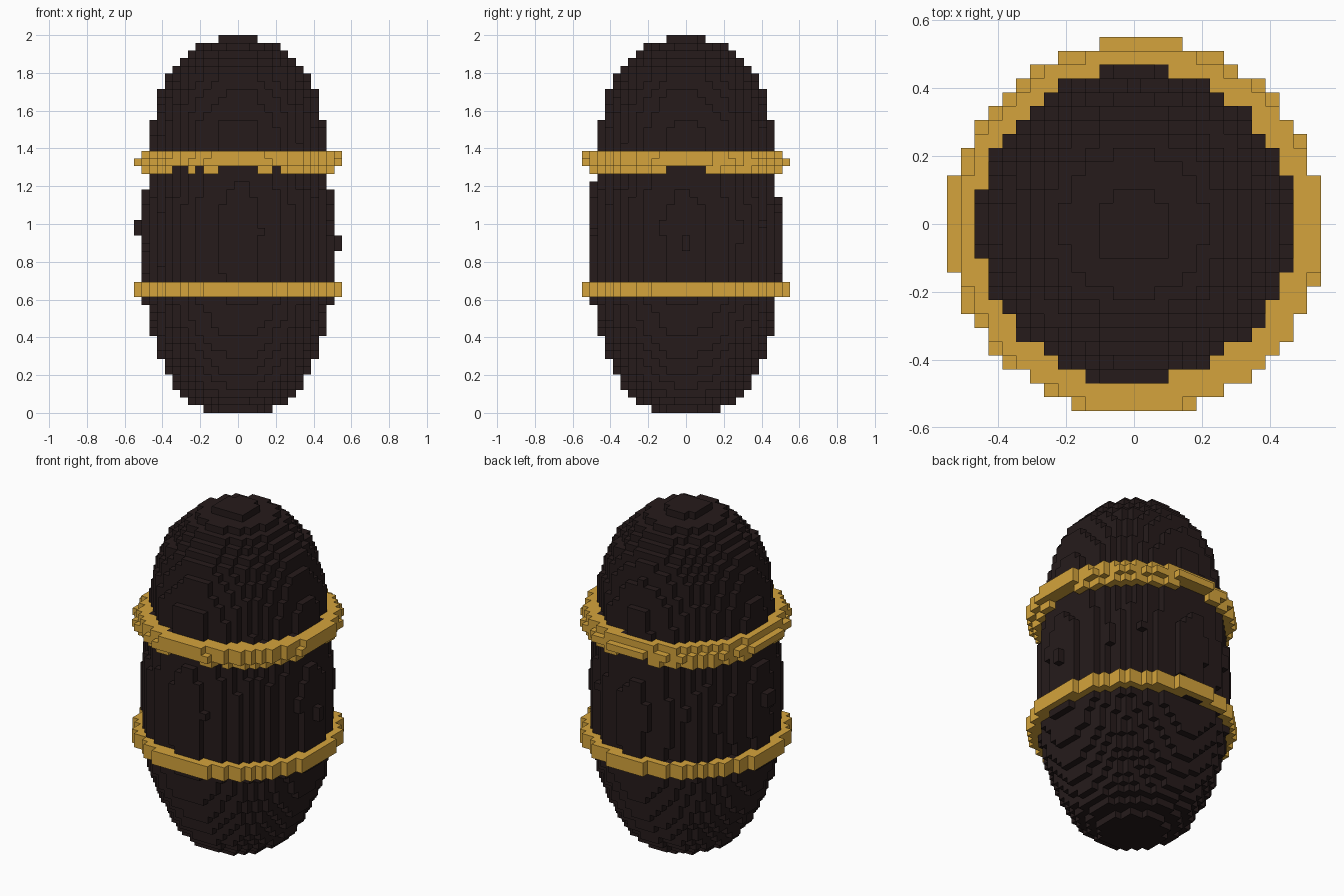
import bpy, bmesh
from mathutils import Vector, noise

if "Cube" in bpy.data.objects:
    bpy.data.objects.remove(bpy.data.objects["Cube"])

LAYERS = 49
S = 2 / LAYERS          # edge of one block
SPAN = range(-14, 15)


def material(name, rgb):
    m = bpy.data.materials.new(name)
    m.use_nodes = True
    m.diffuse_color = (*rgb, 1)
    m.node_tree.nodes["Principled BSDF"].inputs["Base Color"].default_value = (*rgb, 1)
    return m


dark = material("dark brown", (0.019, 0.011, 0.011))
gold = material("gold", (0.66, 0.37, 0.045))

# Body outline: (layer, radius in blocks)
PROFILE = [(0, 4.5), (1, 6.25), (2, 7.35), (3, 8.15), (5, 9.15), (7, 10.15), (10, 11.15),
           (14, 12.1), (18, 12.18), (23, 12.3), (26, 12.2), (29, 11.95), (31, 11.65),
           (33, 11.35), (35, 11.25), (37, 11.12), (38, 10.8), (41, 10.15), (43, 9.25),
           (44, 8.4), (45, 7.4), (46, 6.5), (47, 5.3), (48, 2.9)]


def radius(k):
    for (a, ra), (b, rb) in zip(PROFILE, PROFILE[1:]):
        if a <= k <= b:
            return ra + (rb - ra) * (k - a) / (b - a)


def disc(k, r, cx=0.1, cy=-0.15, rough=0):
    """Blocks of one layer whose centres lie within a circle."""
    cells = set()
    for x in SPAN:
        for y in SPAN:
            wobble = rough * noise.noise(Vector((x, y, k)) * 0.37)
            if (x - cx) ** 2 + (y - cy) ** 2 <= (r + wobble) ** 2:
                cells.add((x, y, k))
    return cells


def build(name, cells, solid, mat):
    """Make the outer faces of a set of blocks."""
    bm = bmesh.new()
    corners = {}

    def corner(p):
        if p not in corners:
            corners[p] = bm.verts.new(((p[0] - 0.5) * S, (p[1] - 0.5) * S, p[2] * S))
        return corners[p]

    for c in sorted(cells):
        for axis in range(3):
            u, v = (axis + 1) % 3, (axis + 2) % 3
            for side in (0, 1):
                beside = list(c)
                beside[axis] += 2 * side - 1
                if tuple(beside) in solid:
                    continue
                quad = []
                for du, dv in ((0, 0), (1, 0), (1, 1), (0, 1)):
                    p = list(c)
                    p[axis] += side
                    p[u] += du
                    p[v] += dv
                    quad.append(corner(tuple(p)))
                bm.faces.new(quad if side else quad[::-1])
    mesh = bpy.data.meshes.new(name)
    bm.to_mesh(mesh)
    bm.free()
    mesh.materials.append(mat)
    bpy.context.collection.objects.link(bpy.data.objects.new(name, mesh))


# Rounded body with a small knob on each side
body = set()
for k in range(LAYERS):
    body |= disc(k, radius(k), 0.04, -0.06, rough=0.15)
for k in (0, 1):
    body |= {(13, 0, 21 + k), (-13, 0, 23 + k), (-13, -1, 23 + k)}

# Plain lower band
lower = disc(15, 13.508) | disc(16, 13.508)

# Upper band with a broken bottom edge
upper = disc(32, 13.508) | disc(33, 13.1, 0.4, -0.4)
for x, y, k in disc(31, 12.85, 0, 0):
    front_gap = y < 0 and abs(y) > abs(x) and x in (-8, -7, -5, 5)
    if min(abs(x), abs(y)) > 2 and not front_gap:
        upper.add((x, y, k))

lower -= body
upper -= body
solid = body | lower | upper
build("body", body, solid, dark)
build("lower_band", lower, solid, gold)
build("upper_band", upper, solid, gold)
